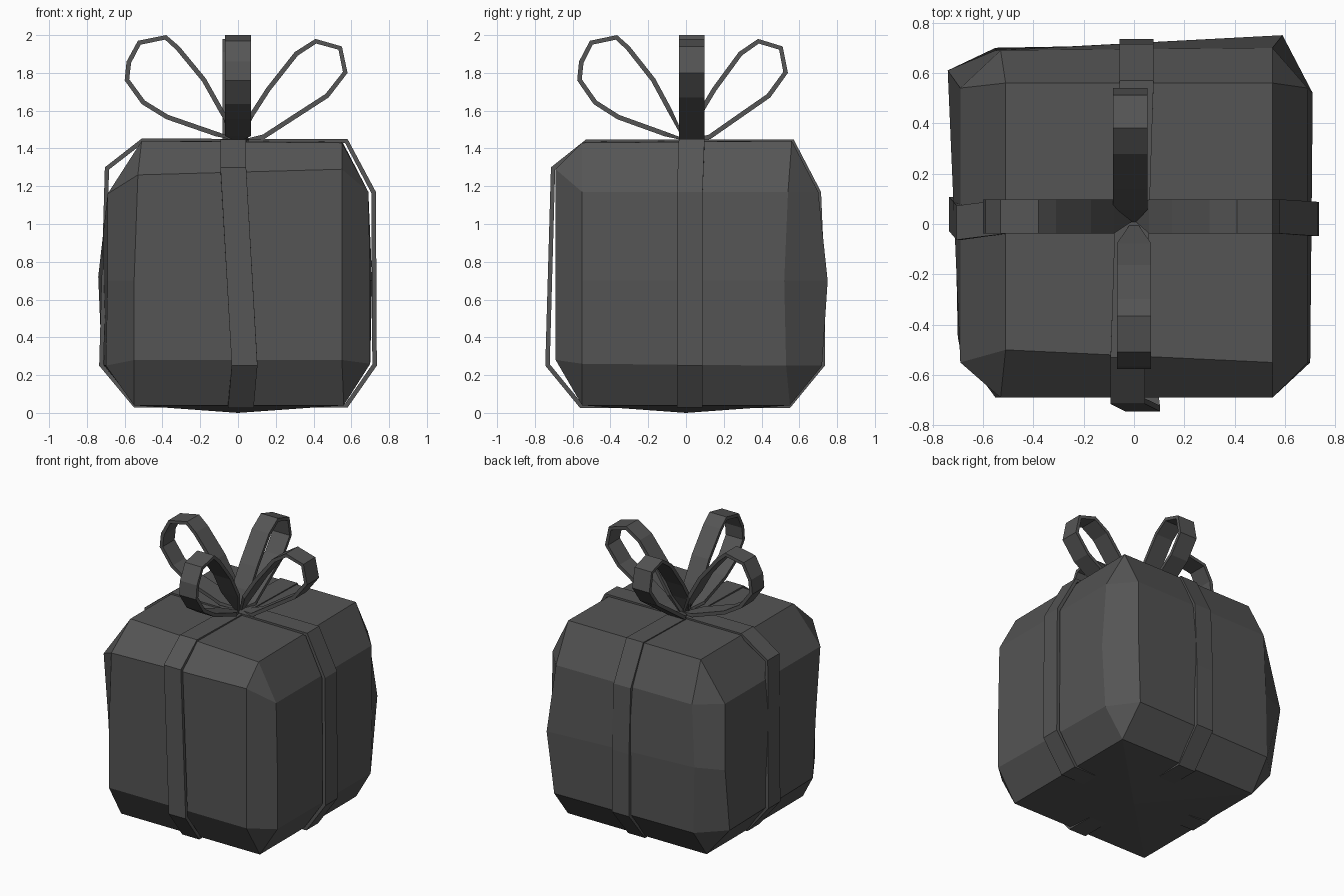
import bpy, bmesh
from mathutils import Vector

if "Cube" in bpy.data.objects:
    bpy.data.objects.remove(bpy.data.objects["Cube"], do_unlink=True)

grey = bpy.data.materials.new("dark_grey")
grey.use_nodes = True
GREY = (0.09, 0.09, 0.09, 1)
grey.diffuse_color = GREY
grey.node_tree.nodes["Principled BSDF"].inputs["Base Color"].default_value = GREY


def finish(bm, name):
    bmesh.ops.remove_doubles(bm, verts=bm.verts, dist=0.0005)
    bmesh.ops.recalc_face_normals(bm, faces=bm.faces)
    mesh = bpy.data.meshes.new(name)
    bm.to_mesh(mesh)
    bm.free()
    mesh.materials.append(grey)
    obj = bpy.data.objects.new(name, mesh)
    bpy.context.collection.objects.link(obj)
    return obj


def skin(bm, rings):
    """Join neighbouring closed rings with quads."""
    for a, b in zip(rings, rings[1:]):
        n = len(a)
        for i in range(n):
            j = (i + 1) % n
            bm.faces.new((a[i], a[j], b[j], b[i]))


def ribbon(name, path, axis, flip=1, thick=0.025):
    """Flat strip along a closed loop of (u, z, lateral centre, half width)."""
    bm = bmesh.new()
    rings = []
    for i, (u, z, c, w) in enumerate(path):
        before, after = path[i - 1], path[(i + 1) % len(path)]
        p = Vector((u, z))
        t = (Vector(after[:2]) - p).normalized() + (p - Vector(before[:2])).normalized()
        t.normalize()
        q = p + Vector((-t.y, t.x)) * thick
        ring = []
        for point, side in ((p, -w), (p, w), (q, w), (q, -w)):
            along, across = point.x * flip, c + side
            co = (along, across, point.y) if axis == "x" else (across, along, point.y)
            ring.append(bm.verts.new(co))
        rings.append(ring)
    skin(bm, rings + rings[:1])
    return finish(bm, name)


# Box: hand-shaped rings with cut corners, from the base up
base = [(-.55, -.55, .04), (.56, -.55, .04), (.56, .55, .04), (-.55, .55, .04)]
low = [(-.70, -.45, .25), (-.55, -.69, .28), (.55, -.69, .28), (.70, -.55, .26),
       (.69, .53, .25), (.55, .72, .25), (-.55, .70, .25), (-.72, .53, .25)]
middle = [(-.69, -.50, .7), (-.55, -.69, .7), (.55, -.69, .7), (.70, -.55, .7),
          (.71, .52, .7), (.59, .75, .7), (-.55, .69, .72), (-.74, .61, .72)]
high = [(-.69, -.55, 1.16), (-.53, -.69, 1.26), (.55, -.69, 1.29), (.69, -.55, 1.17),
        (.69, .54, 1.17), (.55, .70, 1.17), (-.53, .69, 1.17), (-.69, .54, 1.16)]
top = [(-.51, -.50, 1.44), (.55, -.55, 1.43), (.55, .56, 1.44), (-.51, .56, 1.44)]


def doubled(corners):
    return [c for c in corners for _ in range(2)]


bm = bmesh.new()
rings = [[bm.verts.new(c) for c in level]
         for level in (doubled(base), low, middle, high, doubled(top))]
skin(bm, rings)
bm.faces.new(rings[-1][::2])
underside = bm.verts.new((0, 0, 0))
foot = rings[0][::2]
for i in range(4):
    bm.faces.new((foot[i], foot[(i + 1) % 4], underside))
finish(bm, "box")

# Ribbons wrapped around the box, slightly askew
W = 0.068
side_wrap = [(-.55, .028, .015), (.58, .028, .02), (.735, .25, .02), (.73, 1.17, .02),
             (.58, 1.45, .03), (-.51, 1.452, .03), (-.705, 1.30, .005), (-.735, .25, .04)]
front_wrap = [(-.56, .025, .015), (.55, .025, .01), (.735, .25, .01), (.735, .7, .01),
              (.715, 1.17, .01), (.57, 1.447, .01), (-.53, 1.447, -.025),
              (-.715, 1.30, -.025), (-.745, .25, .035)]
ribbon("side_to_side_ribbon", [p + (W,) for p in side_wrap], "x")
ribbon("front_to_back_ribbon", [p + (W,) for p in front_wrap], "y")

# Bow: four loops that pinch together at the knot
tall = [(0, 1.44), (.12, 1.465), (.38, 1.555), (.51, 1.635), (.60, 1.76), (.59, 1.86),
        (.53, 1.97), (.38, 2.0), (.31, 1.94), (.17, 1.77), (.08, 1.61)]
short = [(0, 1.43), (.14, 1.45), (.31, 1.56), (.48, 1.67), (.58, 1.80), (.55, 1.94),
         (.41, 1.98), (.30, 1.91), (.15, 1.72), (.06, 1.58)]


def bow_loop(name, outline, axis, flip, centre, stretch=1):
    path = [(u * stretch, z, centre, W if u else 0.015) for u, z in outline]
    ribbon(name, path, axis, flip)


bow_loop("right_bow_loop", tall, "x", -1, 0.03)
bow_loop("left_bow_loop", short, "x", 1, 0.03)
bow_loop("front_bow_loop", tall, "y", -1, 0.0, 0.96)
bow_loop("back_bow_loop", short, "y", 1, -0.015, 0.93)
